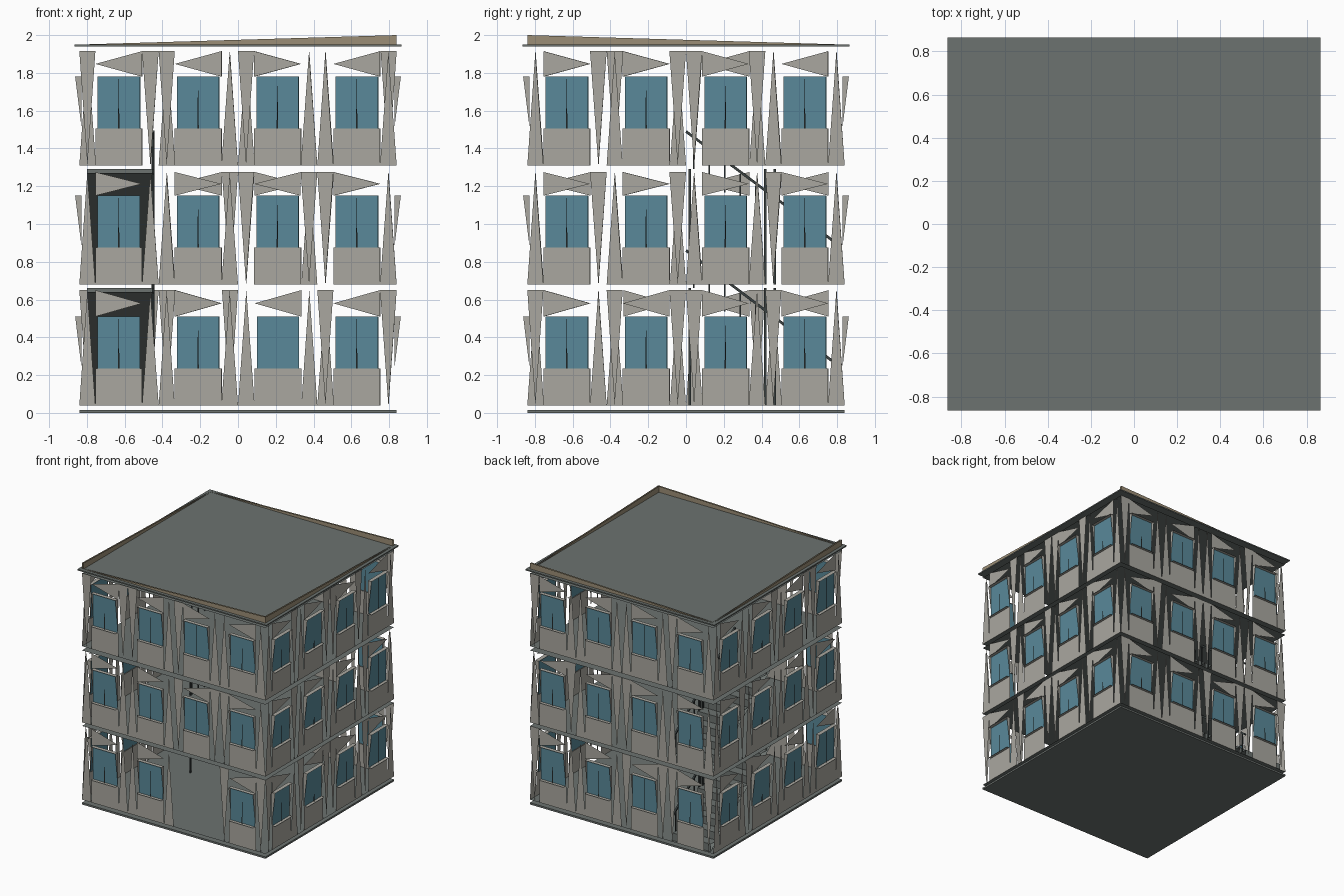
import bpy, bmesh, math, random
from mathutils import Vector, Matrix

if "Cube" in bpy.data.objects:
    bpy.data.objects.remove(bpy.data.objects["Cube"])

random.seed(4)


def mat(name, r, g, b):
    m = bpy.data.materials.new(name)
    m.diffuse_color = (r, g, b, 1)
    m.use_nodes = True
    m.node_tree.nodes["Principled BSDF"].inputs["Base Color"].default_value = m.diffuse_color
    return m


WALL = mat("wall_grey", 0.40, 0.39, 0.35)
GLASS = mat("glass_blue", 0.10, 0.25, 0.32)
DARK = mat("dark_metal", 0.04, 0.05, 0.05)
DECK = mat("deck_grey", 0.15, 0.17, 0.16)
TAN = mat("parapet_tan", 0.33, 0.27, 0.18)


class Part:
    """Collects faces for one named object."""

    def __init__(self, name, material):
        self.name, self.material, self.bm = name, material, bmesh.new()

    def face(self, pts):
        self.bm.faces.new([self.bm.verts.new(p) for p in pts])

    def box(self, lo, hi):
        lo, hi = Vector(lo), Vector(hi)
        m = Matrix.Translation((lo + hi) / 2) @ Matrix.Diagonal((*(hi - lo), 1))
        bmesh.ops.create_cube(self.bm, size=1, matrix=m)

    def bar(self, a, b, w):
        a, b = Vector(a), Vector(b)
        d = b - a
        m = (Matrix.Translation((a + b) / 2) @ d.to_track_quat('Z', 'Y').to_matrix().to_4x4()
             @ Matrix.Diagonal((w, w, d.length, 1)))
        bmesh.ops.create_cube(self.bm, size=1, matrix=m)

    def done(self):
        me = bpy.data.meshes.new(self.name)
        self.bm.to_mesh(me)
        self.bm.free()
        me.materials.append(self.material)
        bpy.context.collection.objects.link(bpy.data.objects.new(self.name, me))


def side(k):
    """Maps (along wall, outward, height) onto wall k; 0 is the front."""
    r = Matrix.Rotation(k * math.pi / 2, 3, 'Z')
    return lambda u, d, z: r @ Vector((u, -d, z))


W, BAY = 0.84, 0.42
FLOORS = [0.04, 0.68, 1.31]
HEAD = [0.65, 1.275, 1.915]

panels = Part("wall_panels", WALL)
piers = Part("wall_piers", WALL)
lintels = Part("window_lintels", WALL)
frames = Part("window_frames", WALL)
panes = Part("window_panes", GLASS)
mullions = Part("window_mullions", DARK)
parapet = Part("parapet", TAN)

for k in range(4):
    P = side(k)
    for s, (z0, z3) in enumerate(zip(FLOORS, HEAD)):
        z1, z2 = z0 + 0.195, z0 + 0.47
        for b in range(4):
            # the ground-floor entrance bay on the front is open
            if k == 0 and s == 0 and b == 2:
                continue
            u0 = -W + b * BAY
            a, c = u0 + 0.085, u0 + 0.332
            # panel below the window
            panels.face([P(a, W, z0), P(c, W, z0), P(c, W, z1), P(a, W, z1)])
            # tapering piers either side
            for l, r in ((u0, a), (c, u0 + BAY)):
                m = (l + r) / 2
                if random.random() < 0.55:
                    piers.face([P(l, W, z0), P(r, W, z0), P(m, W, z3)])
                else:
                    piers.face([P(l, W, z3), P(m, W, z0), P(r, W, z3)])
            # tapering lintel
            zm = (z2 + z3) / 2
            l, r = (a, c) if random.random() < 0.5 else (c, a)
            lintels.face([P(l, W, z2), P(r, W, zm), P(l, W, z3)])
            # pane, mullion and jambs
            p, q = a + 0.012, c - 0.012
            panes.face([P(p, W - 0.005, z1), P(q, W - 0.005, z1),
                        P(q, W - 0.005, z2), P(p, W - 0.005, z2)])
            m = (p + q) / 2
            mullions.face([P(m - 0.004, W + 0.004, z1), P(m + 0.004, W + 0.004, z1),
                           P(m, W + 0.004, z2)])
            i, o = W - 0.012, W + 0.022
            for u in (p, q):
                frames.face([P(u, i, z1), P(u, o, z2), P(u, i, z2)])
            for z in (z1, z2):
                frames.face([P(p, i, z), P(q, i, z), P(q, o, z), P(p, o, z)])
    # parapet wedge: tall at +x on front and back, tall at -y on the sides
    t = 1 if k in (0, 3) else -1
    for d in (W, W - 0.012):
        parapet.face([P(-t * W, d, 1.95), P(t * W, d, 1.95), P(t * W, d, 2.0)])

for part in (panels, piers, lintels, frames, panes, mullions, parapet):
    part.done()

# floor and ceiling sheets of each storey
slabs = Part("floor_slabs", DECK)
for z in (0.04, 0.65, 0.68, 1.275, 1.31, 1.91):
    slabs.face([(-W, -W, z), (W, -W, z), (W, W, z), (-W, W, z)])
slabs.done()

base = Part("base_plate", DECK)
base.box((-W, -W, 0), (W, W, 0.015))
base.done()

roof = Part("roof_deck", DECK)
roof.box((-0.865, -0.865, 1.94), (0.865, 0.865, 1.95))
roof.done()

# inner staircase at the back left corner, climbing towards the front
stairs = Part("stair_flights", DECK)
rails = Part("stair_railing", DARK)
N = 10
for z0, z1 in ((0.04, 0.66), (0.68, 1.29)):
    dy, dz = 0.82 / N, (z1 - z0) / N
    for i in range(N):
        y, z = 0.82 - i * dy, z0 + i * dz
        stairs.face([(-0.8, y, z), (-0.45, y, z), (-0.45, y, z + dz), (-0.8, y, z + dz)])
        stairs.face([(-0.8, y, z + dz), (-0.45, y, z + dz),
                     (-0.45, y - dy, z + dz), (-0.8, y - dy, z + dz)])
        rails.bar((-0.45, y - dy / 2, z + dz), (-0.45, y - dy / 2, z + 0.22), 0.008)
    stairs.face([(-0.8, 0.82, z0), (-0.45, 0.82, z0), (-0.45, 0, z1 - 0.02), (-0.8, 0, z1 - 0.02)])
    rails.bar((-0.45, 0.82, z0 + 0.2), (-0.45, 0, z1 + 0.2), 0.014)
    for y in (0.02, 0.42, 0.47):
        rails.bar((-0.45, y, z0), (-0.45, y, z1), 0.012)
stairs.done()
rails.done()
